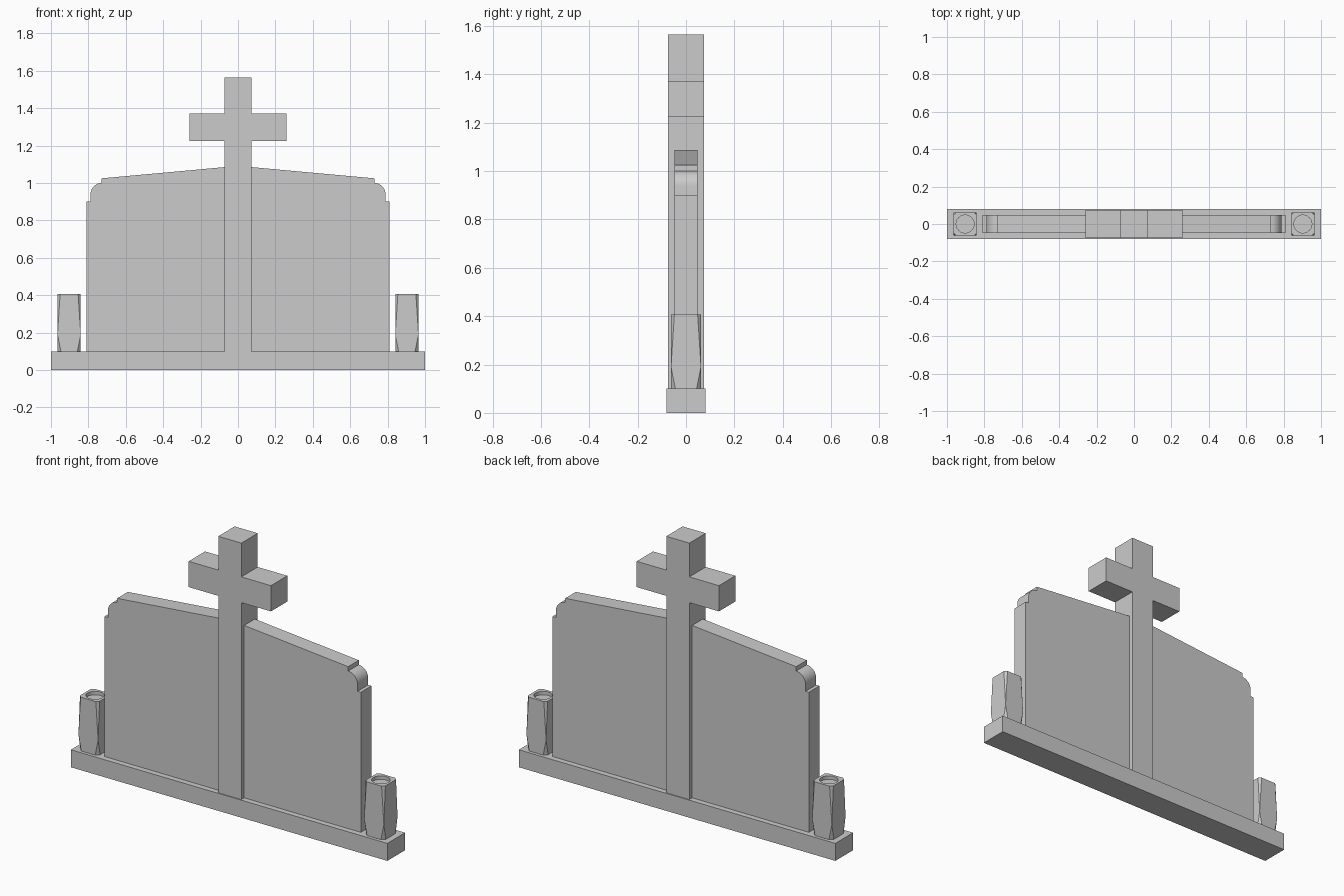
import bpy, bmesh
from math import pi, sin, cos

if "Cube" in bpy.data.objects:
    bpy.data.objects.remove(bpy.data.objects["Cube"])


def make_object(name, bm):
    bmesh.ops.recalc_face_normals(bm, faces=bm.faces)
    mesh = bpy.data.meshes.new(name)
    bm.to_mesh(mesh)
    bm.free()
    ob = bpy.data.objects.new(name, mesh)
    bpy.context.collection.objects.link(ob)
    return ob


def extrude_profile(name, points, half_depth):
    """Extrude an XZ outline symmetrically along Y."""
    bm = bmesh.new()
    face = bm.faces.new([bm.verts.new((x, -half_depth, z)) for x, z in points])
    new = bmesh.ops.extrude_face_region(bm, geom=[face], use_keep_orig=True)["geom"]
    verts = [v for v in new if isinstance(v, bmesh.types.BMVert)]
    bmesh.ops.translate(bm, verts=verts, vec=(0, 2 * half_depth, 0))
    return make_object(name, bm)


def smooth(ob):
    bpy.ops.object.select_all(action='DESELECT')
    ob.select_set(True)
    bpy.context.view_layer.objects.active = ob
    bpy.ops.object.shade_smooth_by_angle(angle=0.5)


# Plinth
extrude_profile("base", [(-1, 0), (1, 0), (1, 0.1), (-1, 0.1)], 0.08)

# Cross, one continuous outline
W, A = 0.073, 0.26
half = [(W, 0.1), (W, 1.225), (A, 1.225), (A, 1.372), (W, 1.372), (W, 1.565)]
extrude_profile("cross", half + [(-x, z) for x, z in reversed(half)], 0.074)

# Stone tablets either side, with a stepped, rounded shoulder
shoulder = [(0.73 + 0.059 * cos(t * pi / 20), 0.938 + 0.062 * sin(t * pi / 20))
            for t in range(11)]
tablet = ([(W, 0.1), (0.81, 0.1), (0.81, 0.9), (0.789, 0.9)] + shoulder
          + [(0.73, 1.025), (W, 1.085)])
for side, s in (("left", -1), ("right", 1)):
    smooth(extrude_profile(side + "_tablet", [(s * x, z) for x, z in tablet], 0.048))


# Square vases whose corners are cut away towards top and bottom
def vase(name, cx):
    bm = bmesh.new()
    R = 0.062

    def octagon(z, cut):
        c = R - cut
        pts = [(R, -c), (R, c), (c, R), (-c, R), (-R, c), (-R, -c), (-c, -R), (c, -R)]
        return [bm.verts.new((cx + x, y, z)) for x, y in pts]

    def circle(z, r, n=24):
        return [bm.verts.new((cx + r * cos(2 * pi * i / n), r * sin(2 * pi * i / n), z))
                for i in range(n)]

    def skin(a, b):
        for i in range(len(a)):
            j = (i + 1) % len(a)
            bm.faces.new((a[i], a[j], b[j], b[i]))

    def loop_edges(vs):
        return [bm.edges.get((vs[i - 1], vs[i])) for i in range(len(vs))]

    bottom, middle, top = octagon(0.1, 0.018), octagon(0.19, 0), octagon(0.407, 0.014)
    rim, floor = circle(0.407, 0.048), circle(0.387, 0.048)
    skin(bottom, middle)
    skin(middle, top)
    skin(rim, floor)
    bm.faces.new(bottom)
    bm.faces.new(floor)
    bmesh.ops.triangle_fill(bm, edges=loop_edges(top) + loop_edges(rim), use_beauty=True)
    bmesh.ops.remove_doubles(bm, verts=bm.verts, dist=0.0001)
    return make_object(name, bm)


for side, s in (("left", -1), ("right", 1)):
    smooth(vase(side + "_vase", s * 0.903))
